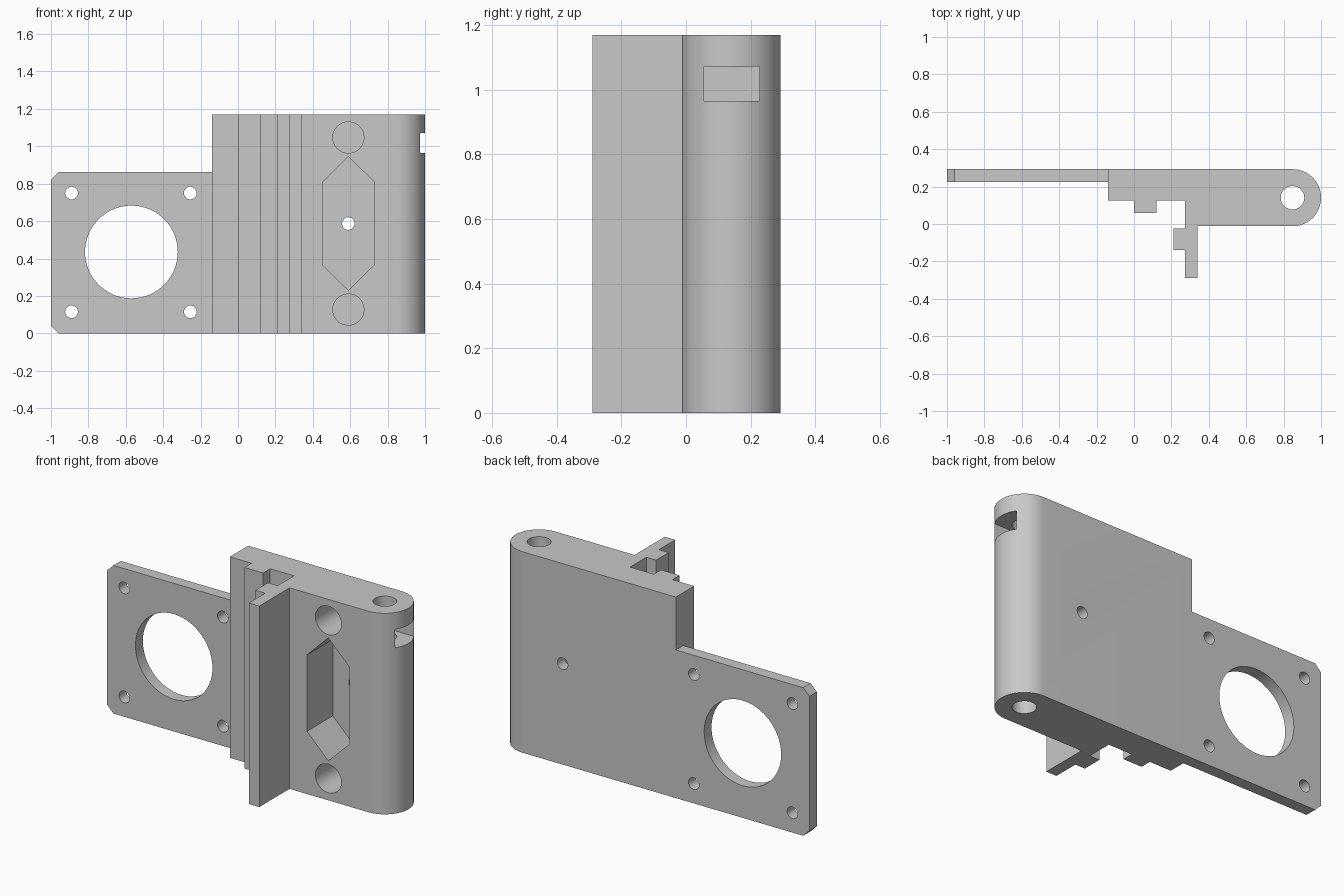
import bpy, bmesh, math
from mathutils import Vector

cube = bpy.data.objects.get("Cube")
if cube:
    bpy.data.objects.remove(cube, do_unlink=True)

grey = bpy.data.materials.new("plain grey")
grey.use_nodes = True
colour = (0.58, 0.58, 0.58, 1)
grey.diffuse_color = colour
grey.node_tree.nodes["Principled BSDF"].inputs["Base Color"].default_value = colour

BACK, FRONT, HEIGHT = 0.293, -0.012, 1.17
MID_Y = (BACK + FRONT) / 2
RADIUS = (BACK - FRONT) / 2
ROD_X = 1 - RADIUS
PLATE_Y = 0.225


def prism(name, outline, axis, start, end):
    """Extrude a 2D outline along y (outline in x, z) or z (outline in x, y)."""
    def place(u, v):
        return (u, start, v) if axis == "y" else (u, v, start)
    bm = bmesh.new()
    face = bm.faces.new([bm.verts.new(place(u, v)) for u, v in outline])
    step = Vector((0, end - start, 0)) if axis == "y" else Vector((0, 0, end - start))
    new = bmesh.ops.extrude_face_region(bm, geom=[face])["geom"]
    bmesh.ops.translate(bm, vec=step, verts=[g for g in new if isinstance(g, bmesh.types.BMVert)])
    bmesh.ops.recalc_face_normals(bm, faces=bm.faces)
    mesh = bpy.data.meshes.new(name)
    bm.to_mesh(mesh)
    bm.free()
    mesh.materials.append(grey)
    obj = bpy.data.objects.new(name, mesh)
    bpy.context.collection.objects.link(obj)
    return obj


def arc(cx, cy, r, a0=0.0, a1=2 * math.pi, n=48, closed=False):
    count = n + 1 if closed else n
    return [(cx + r * math.cos(a0 + (a1 - a0) * i / n),
             cy + r * math.sin(a0 + (a1 - a0) * i / n)) for i in range(count)]


def rect(u0, u1, v0, v1):
    return [(u0, v0), (u1, v0), (u1, v1), (u0, v1)]


def combine(target, tool, operation):
    tool.hide_render = True
    mod = target.modifiers.new("combine", "BOOLEAN")
    mod.operation, mod.object, mod.solver = operation, tool, "EXACT"
    bpy.context.view_layer.objects.active = target
    bpy.ops.object.modifier_apply(modifier=mod.name)
    bpy.data.objects.remove(tool, do_unlink=True)


# Carriage block with rail grooves and rounded rod end
profile = [(-0.14, BACK), (-0.14, 0.125), (0, 0.125), (0, 0.06), (0.12, 0.06),
           (0.12, 0.125), (0.273, 0.125), (0.273, -0.025), (0.21, -0.025),
           (0.21, -0.14), (0.273, -0.14), (0.273, -0.29), (0.34, -0.29), (0.34, FRONT)]
profile += arc(ROD_X, MID_Y, RADIUS, -math.pi / 2, math.pi / 2, 32, True)
bracket = prism("mounting_bracket", profile, "z", 0, HEIGHT)

# Thin motor plate with clipped outer corners
plate = prism("motor_plate", [(-1, 0.04), (-0.96, 0), (-0.1, 0), (-0.1, 0.862),
                              (-0.96, 0.862), (-1, 0.822)], "y", PLATE_Y, BACK)
combine(bracket, plate, "UNION")

# Motor opening and its four screw holes
cutters = [prism("motor_opening", arc(-0.57, 0.435, 0.248, n=64), "y", 0.2, 0.4)]
for x in (-0.89, -0.255):
    for z in (0.115, 0.75):
        cutters.append(prism("screw_hole", arc(x, z, 0.034, n=32), "y", 0.2, 0.4))

# Blind round holes, long six-sided pocket and central through hole
for z in (0.127, 1.047):
    cutters.append(prism("round_pocket", arc(0.59, z, 0.083), "y", -0.2, PLATE_Y))
cutters.append(prism("long_pocket", [(0.59, 0.23), (0.727, 0.365), (0.727, 0.81),
                                     (0.59, 0.945), (0.453, 0.81), (0.453, 0.365)],
                     "y", -0.2, PLATE_Y))
cutters.append(prism("through_hole", arc(0.59, 0.587, 0.034, n=32), "y", -0.2, 0.4))

# Vertical rod bore and side nut slot
cutters.append(prism("rod_bore", arc(ROD_X, MID_Y, 0.063), "z", -0.1, HEIGHT + 0.1))
cutters.append(prism("nut_slot", rect(0.76, 1.1, 0.055, 0.228), "z", 0.965, 1.072))
for cutter in cutters:
    combine(bracket, cutter, "DIFFERENCE")

# Smooth the round walls and keep the edges crisp
bpy.ops.object.select_all(action="DESELECT")
bracket.select_set(True)
bpy.context.view_layer.objects.active = bracket
bpy.ops.object.shade_smooth_by_angle(angle=math.radians(30))
